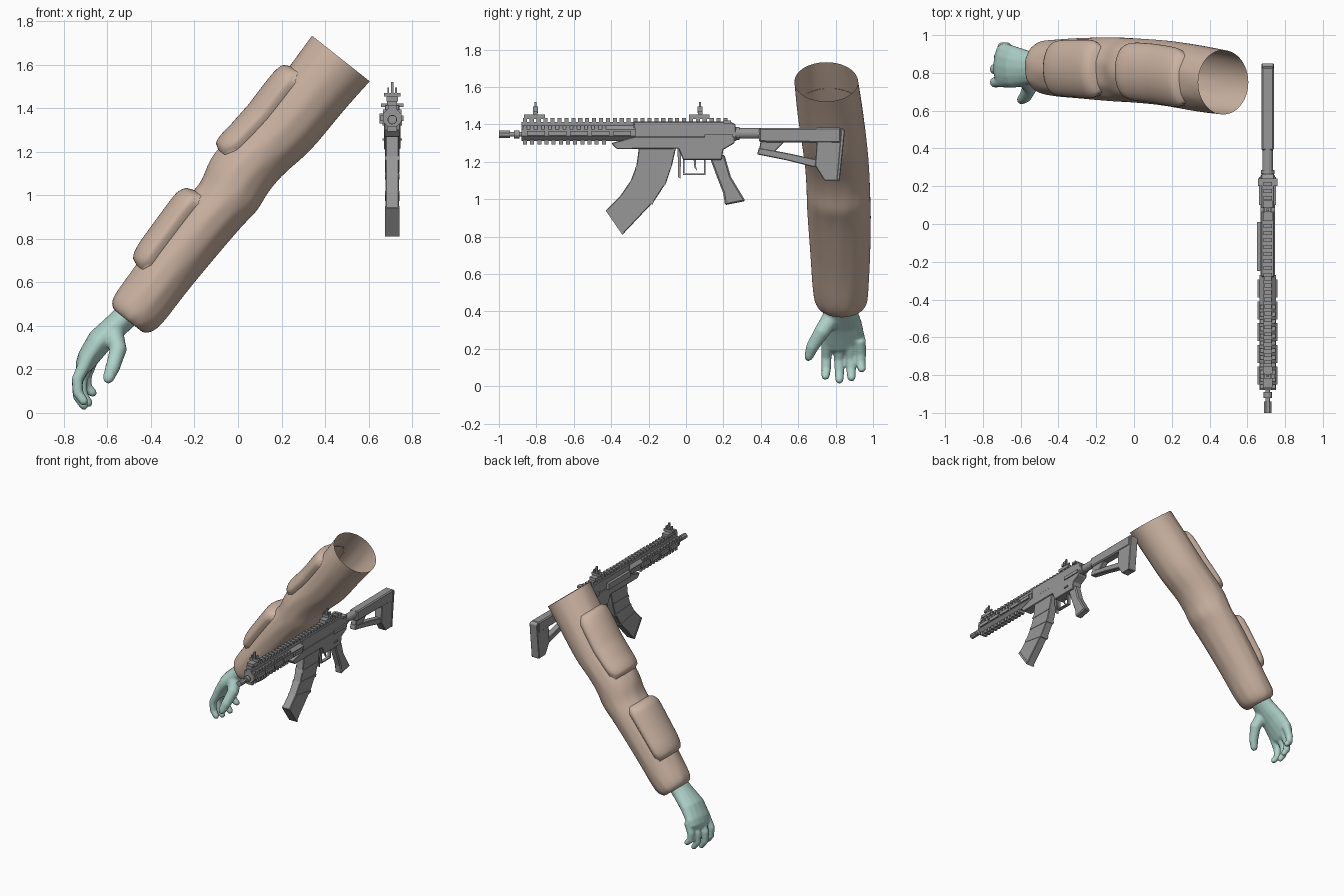
import bpy, bmesh, math
from mathutils import Vector, Matrix

if "Cube" in bpy.data.objects:
    bpy.data.objects.remove(bpy.data.objects["Cube"], do_unlink=True)


def material(name, r, g, b):
    m = bpy.data.materials.new(name)
    m.diffuse_color = (r, g, b, 1)
    m.use_nodes = True
    node = next(n for n in m.node_tree.nodes if n.type == "BSDF_PRINCIPLED")
    node.inputs["Base Color"].default_value = (r, g, b, 1)
    return m


CLOTH = material("tan_cloth", .6, .45, .36)
GLOVE = material("pale_teal", .42, .64, .58)
METAL = material("grey_metal", .31, .31, .31)
GUN_X = .708


def finish(name, bm, mat, smooth=False, bevel=0, fix_normals=True):
    if fix_normals:
        bmesh.ops.recalc_face_normals(bm, faces=bm.faces[:])
    mesh = bpy.data.meshes.new(name)
    bm.to_mesh(mesh)
    bm.free()
    mesh.materials.append(mat)
    for p in mesh.polygons:
        p.use_smooth = smooth
    ob = bpy.data.objects.new(name, mesh)
    bpy.context.collection.objects.link(ob)
    if bevel:
        mod = ob.modifiers.new("soft_edges", "BEVEL")
        mod.width, mod.segments = bevel, 1
        mod.limit_method = "ANGLE"
    return ob


def bridge(bm, rings, closed=True):
    for a, b in zip(rings, rings[1:]):
        n = len(a)
        for i in range(n if closed else n - 1):
            j = (i + 1) % n
            bm.faces.new((a[i], a[j], b[j], b[i]))


# ---- Sleeve: cross-sections along the slanted arm axis ----
ORIGIN, ALONG, ACROSS = (.4725, 1.6275), (-.62, -.784), (-.784, .62)
# distance, upper reach, lower reach, y centre, y half width
STATIONS = [
    (0, .171, -.171, .75, .172), (.2, .165, -.157, .77, .178),
    (.43, .16, -.158, .795, .175), (.56, .168, -.122, .805, .172),
    (.7, .19, -.118, .812, .172), (.78, .175, -.138, .815, .172),
    (.85, .15, -.125, .818, .172), (.95, .165, -.118, .82, .17),
    (1.22, .155, -.11, .825, .16), (1.35, .147, -.112, .825, .155),
    (1.47, .147, -.116, .828, .148), (1.53, .14, -.1, .83, .138),
    (1.56, .1, -.06, .83, .105), (1.54, .06, -.03, .83, .075)]


def arm_point(station, angle, lift=0):
    s, up, low, cy, hy = station
    u = (up + low) / 2 + ((up - low) / 2 + lift) * math.cos(angle)
    return Vector((ORIGIN[0] + ALONG[0] * s + ACROSS[0] * u,
                   cy + (hy + lift) * math.sin(angle),
                   ORIGIN[1] + ALONG[1] * s + ACROSS[1] * u))


def station_at(s):
    for a, b in zip(STATIONS, STATIONS[1:]):
        if s <= b[0]:
            t = (s - a[0]) / (b[0] - a[0])
            return [p + (q - p) * t for p, q in zip(a, b)]


bm = bmesh.new()
SIDES = 24
rings = [[bm.verts.new(arm_point(st, math.tau * i / SIDES,
                                 .004 * math.sin(3 * i + 5 * k) if k else 0))
          for i in range(SIDES)] for k, st in enumerate(STATIONS)]
bridge(bm, rings)
sleeve = finish("sleeve", bm, CLOTH, smooth=True)
sleeve.modifiers.new("smooth_cloth", "SUBSURF").levels = 2


# ---- Raised pads on the outer side of the sleeve ----
def pad(name, start, end, height):
    bm = bmesh.new()
    rows, steps = [], 28
    for i in range(steps + 1):
        p = 2 * i / steps - 1
        st = station_at(start + (end - start) * i / steps)
        row = []
        for j in range(steps + 1):
            q = 2 * j / steps - 1
            rise = max(0, 1 - abs(p) ** 6 - abs(q) ** 6) ** .4
            row.append(bm.verts.new(arm_point(st, q * math.radians(56), height * rise - .008)))
        rows.append(row)
    bridge(bm, rows, closed=False)
    finish(name, bm, CLOTH, smooth=True)


pad("upper_arm_pad", .17, .68, .05)
pad("forearm_pad", .89, 1.33, .056)


# ---- Hand: palm, thumb and four curled fingers fused together ----
def limb(bm, path, thick, wide):
    pts = [Vector(p) for p in path]
    tip = (pts[-1] - pts[-2]).normalized() * thick[-1] * .7
    pts.append(pts[-1] + tip)
    thick, wide = thick + [thick[-1] * .5], wide + [wide[-1] * .5]
    rings = []
    for k, p in enumerate(pts):
        t = (pts[min(k + 1, len(pts) - 1)] - pts[max(k - 1, 0)]).normalized()
        b = t.cross(Vector((0, 1, 0))).normalized()
        w = b.cross(t)
        rings.append([bm.verts.new(p + b * thick[k] * math.cos(a) + w * wide[k] * math.sin(a))
                      for a in (math.tau * i / 14 for i in range(14))])
    bridge(bm, rings)
    bm.faces.new(rings[0])
    bm.faces.new(rings[-1])


bm = bmesh.new()
limb(bm, [(-.46, .825, .5), (-.55, .825, .41), (-.635, .83, .33), (-.69, .84, .25), (-.71, .845, .21)],
     [.06, .058, .06, .05, .04], [.08, .09, .112, .12, .11])
limb(bm, [(-.575, .78, .37), (-.55, .725, .29), (-.575, .675, .21), (-.597, .655, .155)],
     [.05, .04, .034, .026], [.05, .042, .034, .024])
for base_y, tip_y, tip_z, shift in ((.755, .745, .03, 0), (.82, .82, .01, 0),
                                    (.88, .885, .022, .02), (.93, .94, .07, .04)):
    mid = (base_y + tip_y) / 2
    drop = .23 - tip_z
    limb(bm, [(-.69 + shift / 2, base_y, .25), (-.738 + shift, mid, tip_z + .62 * drop),
              (-.735 + shift, mid, tip_z + .3 * drop), (-.705 + shift, tip_y, tip_z + .02)],
         [.032, .027, .025, .021], [.032, .028, .026, .022])
hand = finish("gloved_hand", bm, GLOVE, smooth=True)
fuse = hand.modifiers.new("fuse", "REMESH")
fuse.mode, fuse.voxel_size, fuse.use_smooth_shade = "VOXEL", .008, True
relax = hand.modifiers.new("relax", "SMOOTH")
relax.factor, relax.iterations = .5, 5


# ---- Rifle helpers: side profiles, boxes and cylinders along y ----
def plate(name, outline, half, x=GUN_X, bevel=.004):
    bm = bmesh.new()
    sides = [[bm.verts.new((x + e, y, z)) for y, z in outline] for e in (-half, half)]
    bridge(bm, sides)
    for s in sides:
        bm.faces.new(s)
    return finish(name, bm, METAL, bevel=bevel)


def box(name, y0, y1, z0, z1, half, x=GUN_X):
    return plate(name, [(y0, z0), (y1, z0), (y1, z1), (y0, z1)], half, x, 0)


def rod(name, y0, y1, z, radius, sides=16):
    bm = bmesh.new()
    place = Matrix.Translation((GUN_X, (y0 + y1) / 2, z)) @ Matrix.Rotation(math.pi / 2, 4, "X")
    bmesh.ops.create_cone(bm, cap_ends=True, segments=sides, radius1=radius, radius2=radius,
                          depth=y1 - y0, matrix=place @ Matrix.Rotation(math.pi / sides, 4, "Z"))
    return finish(name, bm, METAL)


def teeth(name, y0, y1, z, x, size):
    bm = bmesh.new()
    count = round((y1 - y0) / .037)
    for i in range(count):
        y = y0 + (i + .5) * (y1 - y0) / count
        bmesh.ops.create_cube(bm, size=1, matrix=Matrix.Translation((x, y, z)) @ Matrix.Diagonal((*size, 1)))
    finish(name, bm, METAL)


# Barrel and muzzle
rod("barrel", -.99, -.85, 1.347, .013)
rod("muzzle_collar", -.92, -.89, 1.347, .022)
rod("muzzle_device", -1, -.94, 1.347, .021, 8)

# Handguard with notched rails
rod("handguard", -.88, -.27, 1.355, .046, 8)
box("top_rail", -.88, .23, 1.392, 1.414, .02)
teeth("top_rail_teeth", -.88, .23, 1.423, GUN_X, (.046, .022, .02))
teeth("bottom_rail_teeth", -.88, -.42, 1.304, GUN_X, (.046, .022, .024))
for side, label in ((-1, "right"), (1, "left")):
    x = GUN_X + side * .046
    teeth(label + "_guard_teeth", -.88, -.42, 1.383, GUN_X + side * .032, (.02, .022, .02))
    for i in range(5):
        y = -.85 + i * .115
        box(f"{label}_guard_panel_{i}", y, y + .095, 1.34, 1.365, .007, x)

# Receiver
plate("upper_receiver", [(-.28, 1.31), (-.28, 1.415), (.235, 1.415), (.265, 1.4), (.27, 1.31)], .034)
plate("lower_receiver", [(-.4, 1.3), (-.27, 1.335), (.26, 1.335), (.26, 1.3), (.2, 1.265), (.19, 1.21),
                         (-.015, 1.21), (-.04, 1.27), (-.37, 1.268)], .038)
box("charging_handle", .2, .24, 1.405, 1.42, .052)
box("ejection_cover", -.25, .01, 1.33, 1.375, .01, GUN_X - .048)
box("receiver_pin_block", .1, .25, 1.32, 1.345, .045)
box("selector_lever", .1, .14, 1.25, 1.26, .045)

# Trigger group
box("guard_front", -.015, -.007, 1.14, 1.22, .012)
box("guard_bottom", -.015, .105, 1.13, 1.138, .012)
box("guard_rear", .097, .105, 1.13, 1.22, .012)
plate("trigger", [(.04, 1.22), (.055, 1.22), (.052, 1.18), (.06, 1.15), (.045, 1.17)], .006, bevel=0)
plate("magazine_release", [(-.045, 1.27), (-.025, 1.27), (-.03, 1.11), (-.042, 1.12)], .012, bevel=0)

# Pistol grip
plate("grip", [(.13, 1.215), (.205, 1.24), (.24, 1.12), (.318, .99), (.208, .968), (.2, 1.03), (.165, 1.12)],
      .028, bevel=.008)
# Curved magazine with raised cross ribs
front = [(-.25, 1.29), (-.265, 1.18), (-.295, 1.1), (-.35, 1.02), (-.43, .94)]
back = [(-.05, 1.29), (-.075, 1.18), (-.105, 1.09), (-.17, .99), (-.34, .81)]
plate("magazine", front + back[::-1], .031)
for i in range(1, 4):
    (fy, fz), (by, bz) = front[i], back[i]
    plate(f"magazine_rib_{i}", [(fy, fz), (by, bz), (by - .008, bz - .018), (fy - .008, fz - .018)], .034, bevel=0)
plate("magazine_base", [(-.43, .94), (-.34, .81), (-.33, .822), (-.417, .95)], .034, bevel=0)

# Shoulder stock with open frame
rod("buffer_tube", .25, .42, 1.352, .029)
rod("buffer_nut", .265, .285, 1.352, .036)
plate("stock_body", [(.39, 1.305), (.39, 1.38), (.83, 1.383), (.83, 1.3)], .034, bevel=.008)
plate("stock_butt", [(.7, 1.32), (.69, 1.18), (.74, 1.1), (.81, 1.1), (.835, 1.38), (.72, 1.38)], .03)
plate("stock_strut", [(.38, 1.24), (.39, 1.275), (.55, 1.245), (.71, 1.21), (.69, 1.17), (.53, 1.21)], .024)
plate("stock_web", [(.4, 1.32), (.39, 1.26), (.47, 1.25), (.54, 1.32)], .022)
plate("butt_pad", [(.805, 1.1), (.822, 1.1), (.85, 1.37), (.83, 1.383)], .033)

# Folding sights
for label, y in (("front", -.805), ("rear", .075)):
    box(label + "_sight_base", y - .06, y + .05, 1.43, 1.452, .026)
    box(label + "_sight_post", y - .006, y + .006, 1.45, 1.52, .006)
    box(label + "_sight_crossbar", y - .012, y + .012, 1.452, 1.47, .038)
    for side in (-1, 1):
        box(f"{label}_sight_ear_{side}", y - .014, y + .014, 1.46, 1.495, .004, GUN_X + side * .018)
